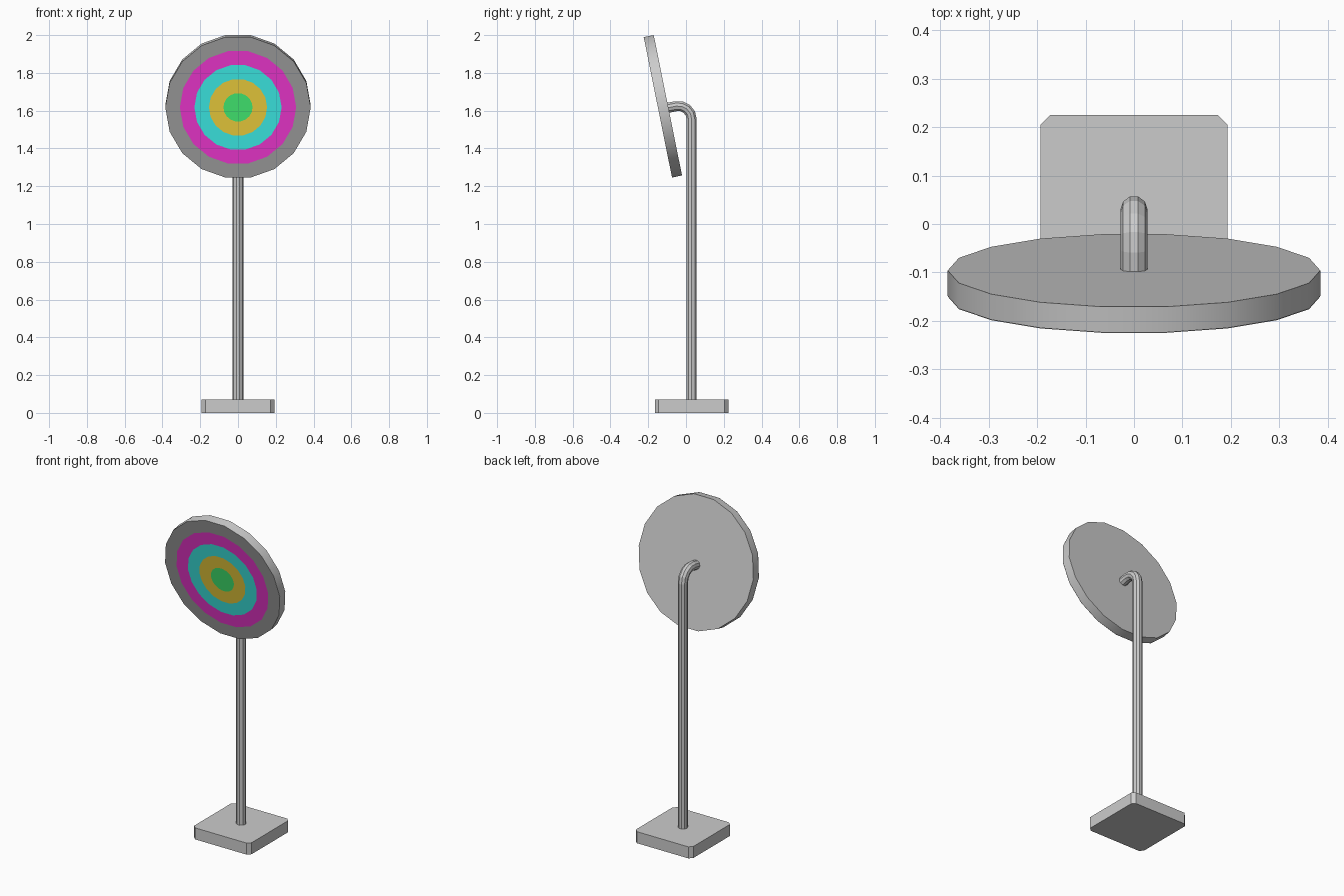
import bpy, bmesh
from math import sin, cos, pi, radians
from mathutils import Vector, Matrix

if "Cube" in bpy.data.objects:
    bpy.data.objects.remove(bpy.data.objects["Cube"])

TILT = radians(11.4)     # the disc leans forward
AXIS_Y = 0.03            # pole and base centre line


def finish(bm, name):
    bmesh.ops.recalc_face_normals(bm, faces=bm.faces)
    mesh = bpy.data.meshes.new(name)
    bm.to_mesh(mesh)
    bm.free()
    obj = bpy.data.objects.new(name, mesh)
    bpy.context.collection.objects.link(obj)
    return obj


def ring(bm, n, r, matrix):
    """n-sided loop in the local xz plane, with corners on the x axis"""
    return [bm.verts.new(matrix @ Vector((r * cos(2 * pi * i / n), 0, r * sin(2 * pi * i / n))))
            for i in range(n)]


def bridge(bm, a, b, mat=0):
    n = len(a)
    for i in range(n):
        f = bm.faces.new((a[i], a[(i + 1) % n], b[(i + 1) % n], b[i]))
        f.material_index = mat


def material(name, rgb):
    m = bpy.data.materials.new(name)
    m.diffuse_color = (*rgb, 1)
    m.use_nodes = True
    m.node_tree.nodes["Principled BSDF"].inputs["Base Color"].default_value = m.diffuse_color
    return m


# base: square slab with bevelled upright edges
bm = bmesh.new()
bmesh.ops.create_cube(bm, size=1, matrix=Matrix.Translation((0, AXIS_Y, 0.035))
                      @ Matrix.Diagonal((0.386, 0.39, 0.07, 1)))
upright = [e for e in bm.edges if abs(e.verts[0].co.z - e.verts[1].co.z) > 0.01]
bmesh.ops.bevel(bm, geom=upright, offset=0.02, segments=1, affect='EDGES')
finish(bm, "base")

# pole: ten-sided tube swept up and round the elbow to the back of the disc
bend, elbow_z, steps = 0.07, 1.555, 4
path = [(AXIS_Y, 0.05, 0)]
for i in range(steps + 1):
    a = (pi / 2 + TILT) * i / steps
    path.append((AXIS_Y - bend + bend * cos(a), elbow_z + bend * sin(a), a))
y, z, a = path[-1]
reach = 0.05
path.append((y - reach * cos(TILT), z - reach * sin(TILT), a))
bm = bmesh.new()
loops = [ring(bm, 10, 0.028, Matrix.Translation((0, y, z)) @ Matrix.Rotation(a + pi / 2, 4, 'X'))
         for y, z, a in path]
for lo, hi in zip(loops, loops[1:]):
    bridge(bm, lo, hi)
bm.faces.new(loops[0])
bm.faces.new(loops[-1])
finish(bm, "pole")

# disc: eighteen-sided plate, smooth rim
R, THICK, SIDES = 0.385, 0.054, 18
place = Matrix.Translation((0, -0.096, 1.6285)) @ Matrix.Rotation(TILT, 4, 'X')
bm = bmesh.new()
back = ring(bm, SIDES, R, place)
front = ring(bm, SIDES, R, place @ Matrix.Translation((0, -THICK, 0)))
bridge(bm, back, front)
bm.faces.new(back)
bm.faces.new(front)
disc = finish(bm, "target_disc")
bpy.context.view_layer.objects.active = disc
disc.select_set(True)
bpy.ops.object.shade_smooth_by_angle(angle=radians(30))

# coloured rings just in front of the plate
colours = [("dark_grey", (0.35, 0.35, 0.35)), ("magenta", (0.9, 0.04, 0.66)),
           ("cyan", (0.05, 0.9, 0.85)), ("orange", (0.9, 0.66, 0.05)),
           ("green", (0.06, 0.9, 0.18))]
bm = bmesh.new()
plane = place @ Matrix.Translation((0, -THICK - 0.001, 0))
rings = [ring(bm, SIDES, R * (5 - i) / 5, plane) for i in range(5)]
for i in range(4):
    bridge(bm, rings[i], rings[i + 1], i)
bm.faces.new(rings[4]).material_index = 4
bmesh.ops.recalc_face_normals(bm, faces=bm.faces)
bm.faces.ensure_lookup_table()
flip = bm.faces[0].normal.y > 0
face = finish(bm, "target_rings")
if face.data.polygons[0].normal.y > 0:
    face.data.flip_normals()
for name, rgb in colours:
    face.data.materials.append(material(name, rgb))
